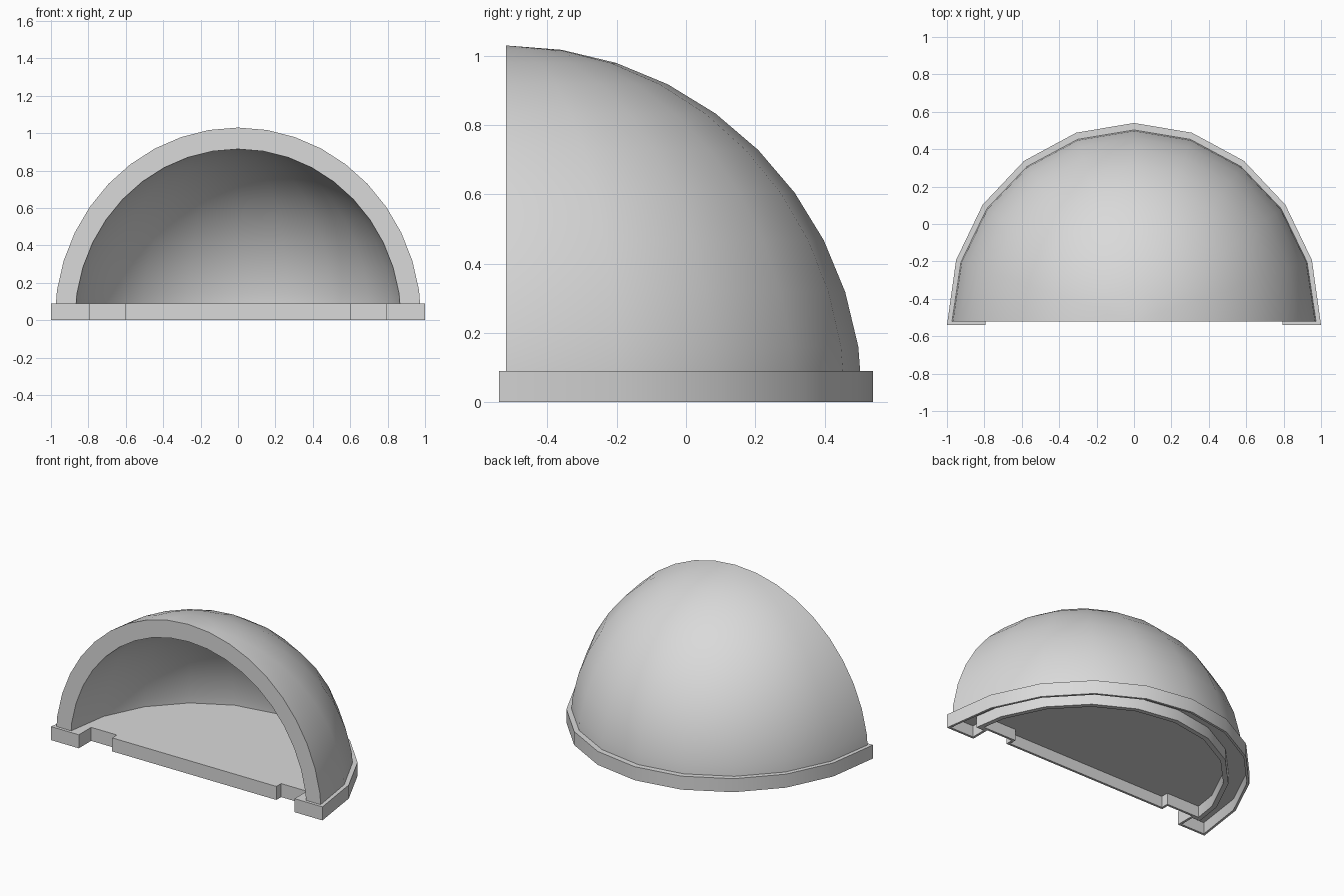
import bpy, bmesh, math
from mathutils import Vector

cube = bpy.data.objects.get("Cube")
if cube:
    bpy.data.objects.remove(cube, do_unlink=True)

CENTER_Y = -0.52      # plane of the dome opening
BASE_TOP = 0.09       # height of the base
STEPS = 10            # segments around the half circle

grey = bpy.data.materials.new("light_grey")
grey.use_nodes = True
grey.diffuse_color = (0.7, 0.7, 0.7, 1)
grey.node_tree.nodes["Principled BSDF"].inputs["Base Color"].default_value = (0.7, 0.7, 0.7, 1)


def finish(bm, name):
    bmesh.ops.remove_doubles(bm, verts=bm.verts, dist=0.0005)
    bmesh.ops.recalc_face_normals(bm, faces=bm.faces)
    mesh = bpy.data.meshes.new(name)
    bm.to_mesh(mesh)
    bm.free()
    mesh.materials.append(grey)
    obj = bpy.data.objects.new(name, mesh)
    bpy.context.collection.objects.link(obj)
    bpy.ops.object.select_all(action='DESELECT')
    obj.select_set(True)
    bpy.context.view_layer.objects.active = obj
    bpy.ops.object.shade_smooth_by_angle(angle=math.radians(30))
    return obj


def arc(rx, ry, first=0, last=STEPS):
    """Half ellipse from +x over the back to -x."""
    angles = [math.pi * i / STEPS for i in range(first, last + 1)]
    return [(rx * math.cos(a), CENTER_Y + ry * math.sin(a)) for a in angles]


def tray(name, outline, wall, roof):
    """Extruded outline, hollowed from below."""
    bm = bmesh.new()
    bottom = bm.faces.new([bm.verts.new((x, y, 0)) for x, y in outline])
    bottom.normal_update()
    top = bmesh.ops.extrude_face_region(bm, geom=[bottom], use_keep_orig=True)
    for v in top["geom"]:
        if isinstance(v, bmesh.types.BMVert):
            v.co.z = BASE_TOP
    bmesh.ops.recalc_face_normals(bm, faces=bm.faces)
    bmesh.ops.inset_region(bm, faces=[bottom], thickness=wall, use_even_offset=True)
    # Lift the inset panel on new side walls to form the pocket
    bmesh.ops.inset_region(bm, faces=[bottom], thickness=0.0)
    for v in bottom.verts:
        v.co.z = BASE_TOP - roof
    bmesh.ops.recalc_face_normals(bm, faces=bm.faces)
    return finish(bm, name)


# Dome shell: an outer and an inner quarter ellipsoid joined along their edges
def dome_layer(bm, radii):
    rx, ry, rz = radii
    step = math.pi / (2 * STEPS)
    t = BASE_TOP / (rz * math.sin(step))
    rows = [(1 + (math.cos(step) - 1) * t, BASE_TOP)]
    rows += [(math.cos(i * step), rz * math.sin(i * step)) for i in range(1, STEPS + 1)]
    grid = [[bm.verts.new((x, y, z)) for x, y in arc(rx * r, ry * r)] for r, z in rows]
    for low, high in zip(grid, grid[1:]):
        for i in range(STEPS):
            bm.faces.new((low[i], low[i + 1], high[i + 1], high[i]))
    return grid


bm = bmesh.new()
outer = dome_layer(bm, (0.98, 1.03, 1.03))
inner = dome_layer(bm, (0.872, 0.917, 0.915))
for i in range(STEPS):
    bm.faces.new((outer[0][i], outer[0][i + 1], inner[0][i + 1], inner[0][i]))
    for side in (0, -1):
        bm.faces.new((outer[i][side], outer[i + 1][side],
                      inner[i + 1][side], inner[i][side]))
finish(bm, "dome_shell")

# Base rim: a hollow channel around the dome with a foot at each front end
FOOT_X, FOOT_Y, RECESS_Y = 0.795, -0.54, -0.41
inner_arc = [(0.85, RECESS_Y)] + arc(0.866, 0.911, 1, STEPS - 1) + [(-0.85, RECESS_Y)]
rim = [(1.0, FOOT_Y)] + arc(1.0, 1.06)[1:-1] + [(-1.0, FOOT_Y)]
rim += [(-FOOT_X, FOOT_Y), (-FOOT_X, RECESS_Y)]
rim += inner_arc[::-1]
rim += [(FOOT_X, RECESS_Y), (FOOT_X, FOOT_Y)]
tray("base_rim", rim, 0.015, 0.015)

# Floor: a shallow hollow tray with its middle front edge stepped forward
STRIP_X, STRIP_Y = 0.605, -0.46
floor = inner_arc + [(-STRIP_X, RECESS_Y), (-STRIP_X, STRIP_Y),
                     (STRIP_X, STRIP_Y), (STRIP_X, RECESS_Y)]
tray("floor", floor, 0.015, 0.015)
